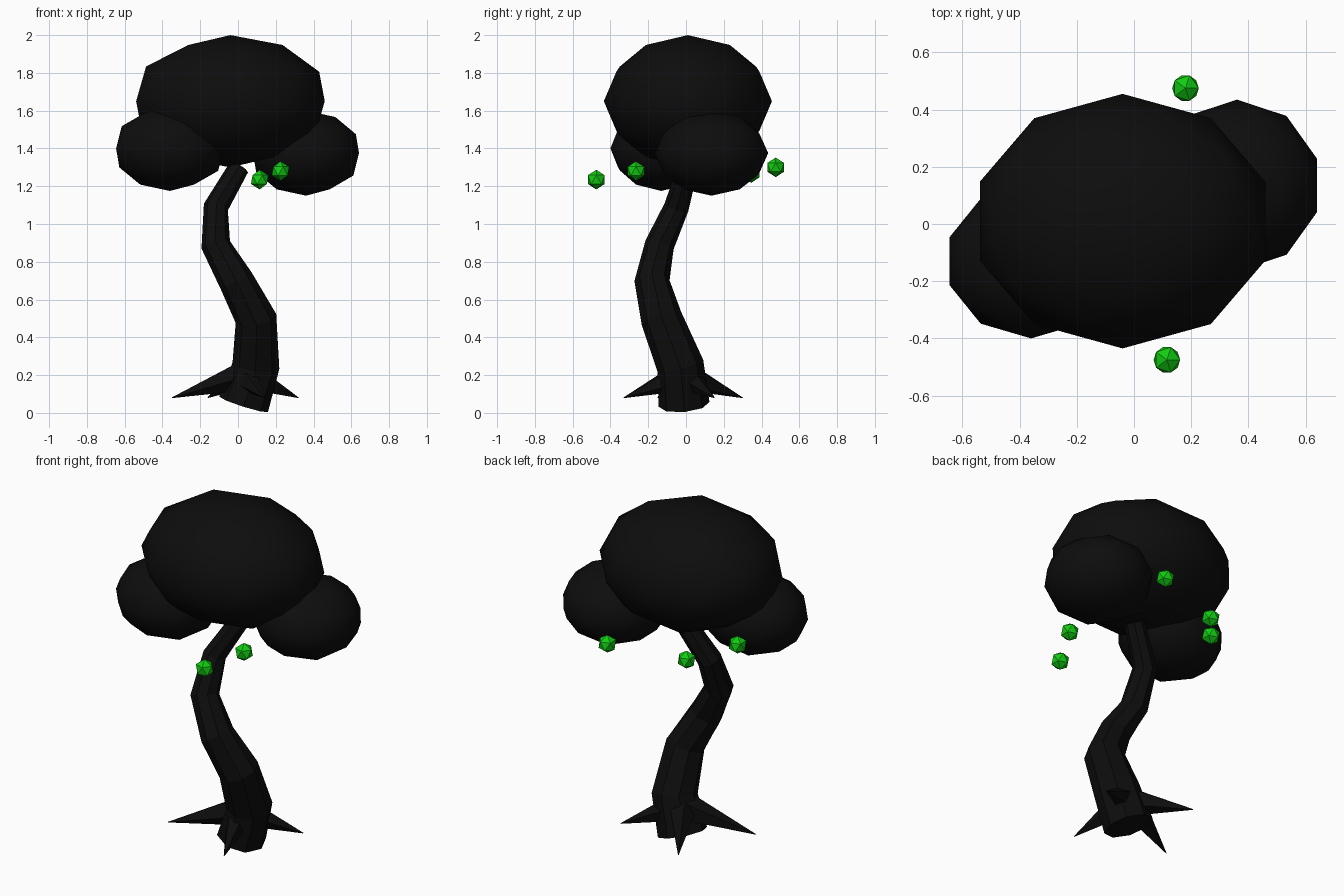
import bpy, bmesh, math
from mathutils import Vector

cube = bpy.data.objects.get("Cube")
if cube:
    bpy.data.objects.remove(cube, do_unlink=True)


def make_material(name, colour):
    mat = bpy.data.materials.new(name)
    mat.use_nodes = True
    mat.diffuse_color = colour
    node = next(n for n in mat.node_tree.nodes if n.type == 'BSDF_PRINCIPLED')
    node.inputs["Base Color"].default_value = colour
    node.inputs["Roughness"].default_value = 0.9
    return mat


BLACK = make_material("charcoal black", (0.004, 0.004, 0.004, 1))
GREEN = make_material("bright green", (0.006, 0.6, 0.006, 1))


def add_object(name, bm, mat):
    bmesh.ops.recalc_face_normals(bm, faces=bm.faces)
    mesh = bpy.data.meshes.new(name)
    bm.to_mesh(mesh)
    bm.free()
    mesh.materials.append(mat)
    obj = bpy.data.objects.new(name, mesh)
    bpy.context.collection.objects.link(obj)
    return obj


def add_ball(name, centre, radii, detail, mat):
    bm = bmesh.new()
    bmesh.ops.create_icosphere(bm, subdivisions=detail, radius=1)
    bmesh.ops.scale(bm, vec=radii, verts=bm.verts)
    bmesh.ops.translate(bm, vec=centre, verts=bm.verts)
    return add_object(name, bm, mat)


def add_tube(name, path, sides, mat):
    """Skin rings of (x, y, z, radius), each square to the path."""
    bm = bmesh.new()
    points = [Vector(p[:3]) for p in path]
    rings = []
    for i, p in enumerate(points):
        tangent = points[min(i + 1, len(points) - 1)] - points[max(i - 1, 0)]
        turn = Vector((0, 0, 1)).rotation_difference(tangent.normalized())
        ring = []
        for k in range(sides):
            a = math.tau * k / sides
            ring.append(bm.verts.new(p + turn @ Vector((math.cos(a), math.sin(a), 0)) * path[i][3]))
        rings.append(ring)
    for low, high in zip(rings, rings[1:]):
        for k in range(sides):
            n = (k + 1) % sides
            bm.faces.new((low[k], low[n], high[n], high[k]))
    bm.faces.new(rings[0][::-1])
    bm.faces.new(rings[-1])
    return add_object(name, bm, mat)


# Winding trunk
add_tube("trunk", [
    (0.03, -0.01, 0.045, 0.135),
    (0.095, -0.03, 0.25, 0.125),
    (0.095, -0.13, 0.5, 0.11),
    (-0.01, -0.18, 0.7, 0.093),
    (-0.118, -0.14, 0.89, 0.078),
    (-0.117, -0.05, 1.09, 0.066),
    (0.005, 0.01, 1.3, 0.055),
], 8, BLACK)

# Four pointed roots
for i, (x, y) in enumerate([(-0.35, -0.15), (0.32, 0.15), (0.14, -0.33), (-0.16, 0.3)]):
    add_tube(f"root_{i + 1}", [(0.03, -0.01, 0.2, 0.085), (x, y, 0.08, 0.002)], 5, BLACK)

# Leaf clumps
clumps = {
    "crown_main": ((-0.04, 0.01, 1.65), (0.525, 0.445, 0.35)),
    "crown_right": ((-0.36, -0.13, 1.4), (0.3, 0.27, 0.225)),
    "crown_left": ((0.36, 0.135, 1.375), (0.295, 0.3, 0.225)),
}
for name, (centre, radii) in clumps.items():
    clump = add_ball(name, centre, radii, 2, BLACK)
    bpy.ops.object.select_all(action='DESELECT')
    clump.select_set(True)
    bpy.context.view_layer.objects.active = clump
    bpy.ops.object.shade_smooth_by_angle(angle=math.radians(40))

# Faceted fruit hanging around the crown
fruit = [(0.115, -0.475, 1.235), (0.225, -0.265, 1.28), (0.18, 0.475, 1.3),
         (-0.245, 0.345, 1.27), (-0.427, 0.13, 1.325)]
for i, centre in enumerate(fruit):
    add_ball(f"fruit_{i + 1}", centre, (0.052,) * 3, 1, GREEN)
